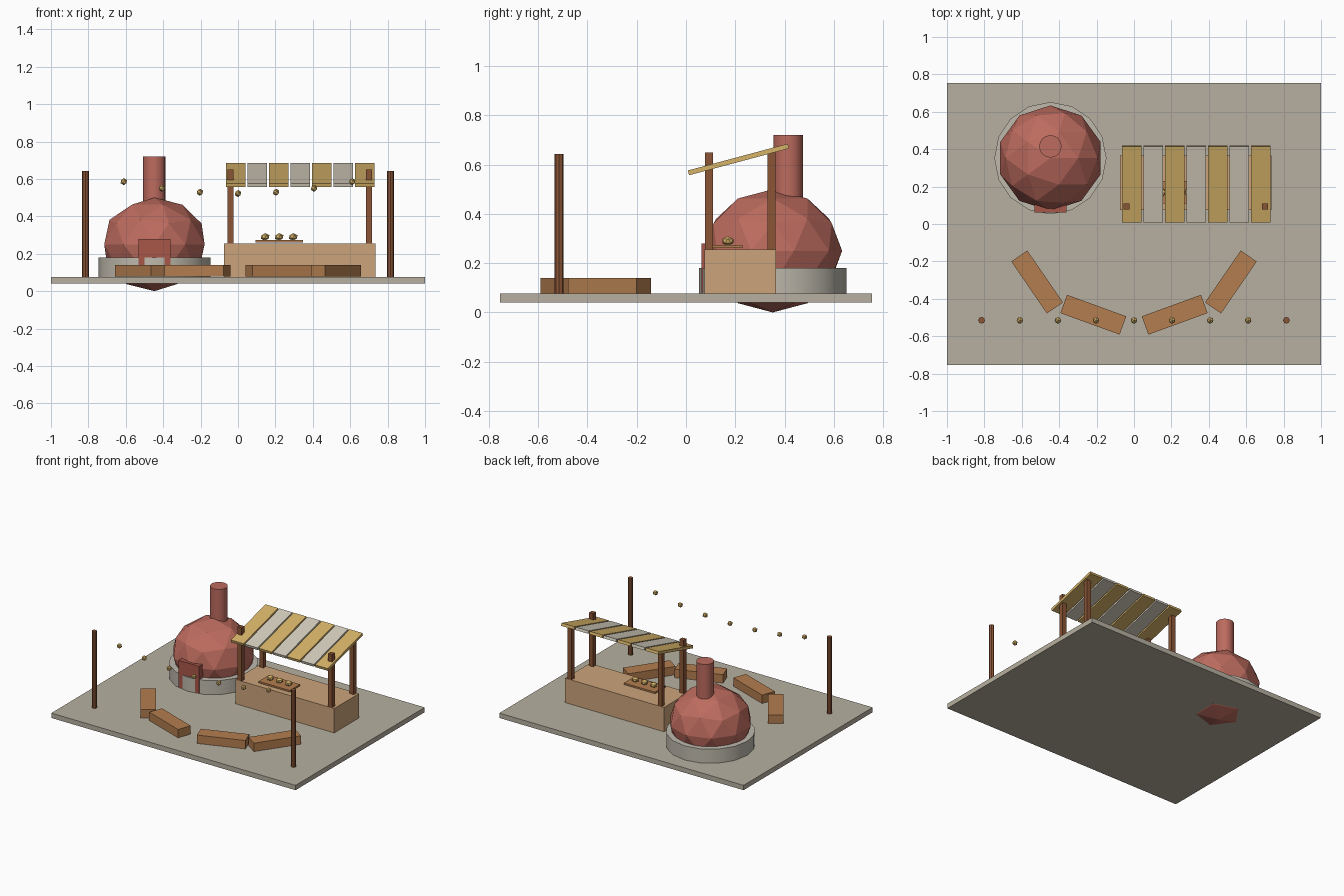
import bpy
import math
from mathutils import Vector

cube = bpy.data.objects.get("Cube")
if cube:
    bpy.data.objects.remove(cube, do_unlink=True)


def material(name, *srgb):
    mat = bpy.data.materials.new(name)
    mat.use_nodes = True
    color = [c / 12.92 if c <= 0.04045 else ((c + 0.055) / 1.055) ** 2.4 for c in srgb] + [1]
    mat.diffuse_color = color
    mat.node_tree.nodes["Principled BSDF"].inputs["Base Color"].default_value = color
    return mat


paving = material("paving stone", 0.72, 0.69, 0.63)
plinth = material("pale stone", 0.75, 0.73, 0.68)
clay = material("red clay", 0.74, 0.42, 0.37)
dark_clay = material("dark clay", 0.66, 0.34, 0.29)
timber = material("light timber", 0.80, 0.64, 0.48)
bench_wood = material("bench wood", 0.70, 0.49, 0.31)
post_wood = material("dark wood", 0.54, 0.33, 0.21)
gold = material("golden yellow", 0.84, 0.70, 0.41)
cream = material("cream", 0.83, 0.80, 0.74)

GROUND = 0.076


def finish(name, mat, smooth=False):
    ob = bpy.context.object
    ob.name = name
    ob.data.materials.append(mat)
    if smooth:
        bpy.ops.object.shade_smooth_by_angle(angle=math.radians(30))
    return ob


def box(name, center, size, mat, rot=(0, 0, 0)):
    bpy.ops.mesh.primitive_cube_add(size=1, location=center, rotation=rot)
    bpy.context.object.scale = size
    return finish(name, mat)


def cylinder(name, x, y, z0, z1, radius, sides, mat):
    bpy.ops.mesh.primitive_cylinder_add(vertices=sides, radius=radius, depth=z1 - z0,
                                        location=(x, y, (z0 + z1) / 2))
    return finish(name, mat, sides > 8)


def ball(name, center, scale, level, mat):
    bpy.ops.mesh.primitive_ico_sphere_add(subdivisions=level, radius=1, location=center)
    bpy.context.object.scale = scale
    return finish(name, mat)


# Paved courtyard
box("courtyard_slab", (0, 0, 0.058), (2, 1.51, 0.036), paving)

# Domed oven
OX, OY = -0.447, 0.352
cylinder("oven_plinth", OX, OY, GROUND, 0.18, 0.3, 16, plinth)
ball("oven_dome", (OX, OY, 0.25), (0.282, 0.282, 0.25), 2, clay)
cylinder("oven_chimney", OX, OY + 0.063, 0.4, 0.72, 0.06, 16, clay)
box("oven_mouth", (OX, 0.085, 0.18), (0.17, 0.045, 0.2), dark_clay)

# Serving counter and its canopy posts
box("counter", (0.33, 0.22, 0.166), (0.81, 0.29, 0.18), timber)
for x, side in ((-0.04, "right"), (0.70, "left")):
    for y, end in ((0.093, "front"), (0.347, "back")):
        box(f"{end}_{side}_canopy_post", (x, y, 0.363), (0.033, 0.033, 0.574), post_wood)

# Sloping canopy of alternating slats
for i in range(7):
    box(f"canopy_slat_{i + 1}", (-0.0125 + i * 0.115, 0.213, 0.621), (0.105, 0.42, 0.02),
        cream if i % 2 else gold, (math.radians(15), 0, 0))

# Tray with loaves
box("serving_tray", (0.22, 0.17, 0.267), (0.255, 0.12, 0.012), bench_wood)
for i in range(3):
    ball(f"loaf_{i + 1}", (0.145 + i * 0.075, 0.17, 0.29), (0.026, 0.026, 0.02), 1, gold)

# Curved row of benches, mirrored across the middle
for s, side in ((-1, "right"), (1, "left")):
    for name, x, y, angle in (("outer", 0.518, -0.31, 55.5), ("inner", 0.2175, -0.485, 20)):
        box(f"{name}_{side}_bench", (s * x, y, 0.108), (0.337, 0.104, 0.062), bench_wood,
            (0, 0, s * math.radians(angle)))
    cylinder(f"{side}_lantern_pole", s * 0.815, -0.515, GROUND, 0.643, 0.018, 8, post_wood)

# Sagging row of lanterns
for i in range(7):
    x = (i - 3) * 0.2035
    ball(f"lantern_{i + 1}", (x, -0.515, 0.522 + 0.17 * x * x), (0.019, 0.019, 0.019), 1, gold)
